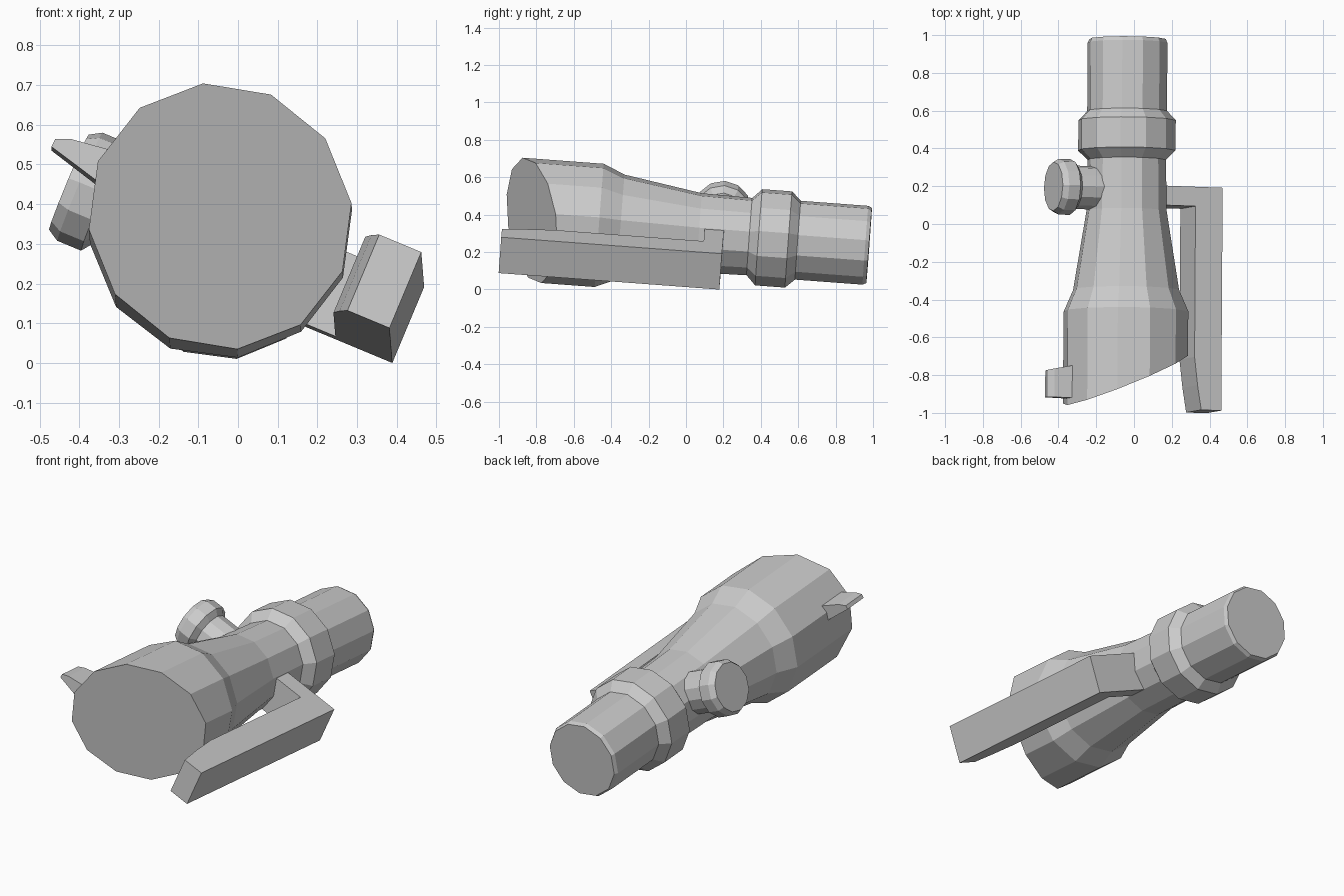
import bpy, bmesh
from math import sin, cos, radians
from mathutils import Vector, Matrix

if "Cube" in bpy.data.objects:
    bpy.data.objects.remove(bpy.data.objects["Cube"])

# Shared tilted frame: local y runs along the barrel axis
Y = Vector((0.006, 1, -0.0746)).normalized()
X = Y.cross(Vector((0, 0, 1))).normalized()
Z = X.cross(Y)
FRAME = Matrix((X, Y, Z)).transposed().to_4x4()
FRAME.translation = (-0.04, 0, 0.308)

OUT = Vector((0.923, 0, -0.385))   # sideways direction of bracket and port
UP = Vector((0.385, 0, 0.923))
FWD = Vector((0, 1, 0))


def make(name, rings):
    """Skin a list of equal-length vertex loops and cap both ends."""
    bm = bmesh.new()
    loops = [[bm.verts.new(p) for p in r] for r in rings]
    for a, b in zip(loops, loops[1:]):
        for i in range(len(a)):
            j = (i + 1) % len(a)
            bm.faces.new((a[i], a[j], b[j], b[i]))
    bm.faces.new(loops[0][::-1])
    bm.faces.new(loops[-1])
    bmesh.ops.recalc_face_normals(bm, faces=bm.faces)
    me = bpy.data.meshes.new(name)
    bm.to_mesh(me)
    bm.free()
    ob = bpy.data.objects.new(name, me)
    ob.matrix_world = FRAME
    bpy.context.collection.objects.link(ob)
    return ob


def ring(center, a, b, r, n=12, start=0.0):
    angles = [radians(start + 360 * k / n) for k in range(n)]
    return [center + a * (r * cos(t)) + b * (r * sin(t)) for t in angles]


# Main barrel: 12-sided lathe with an obliquely cut front end
profile = [(-0.82, 0.333), (-0.465, 0.333), (-0.35, 0.283), (0.07, 0.214),
           (0.34, 0.209), (0.39, 0.26), (0.55, 0.26), (0.60, 0.213),
           (0.962, 0.213), (0.982, 0.203)]
rings = [ring(FWD * s, Vector((1, 0, 0)), Vector((0, 0, 1)), r, start=7.4)
         for s, r in profile]
for p in rings[0]:
    p.y = -0.826 + 0.404 * p.x - 0.176 * p.z
make("barrel", rings)

# Side port with flanged cap
port = [(0.08, 0.115), (0.30, 0.115), (0.325, 0.148), (0.39, 0.148), (0.42, 0.13)]
make("side_port", [ring(FWD * 0.185 - OUT * t, FWD, UP, r) for t, r in port])

# Side bracket: L-shaped plan (inset from outer face, length) extruded upwards
plan = [(0, -0.98), (0.115, -0.98), (0.137, -0.85), (0.155, -0.70),
        (0.155, 0.10), (0.35, 0.10), (0.35, 0.203), (0, 0.203)]
corner = Vector((0.428, 0, -0.294))
base = [corner - OUT * u + FWD * s for u, s in plan]
make("side_bracket", [base, [p + UP * 0.208 for p in base]])

# Small tapered lug on the opposite side
lug = [(-0.425, 0.168), (-0.415, 0.187), (-0.375, 0.187),
       (-0.26, 0.155), (-0.28, 0.07), (-0.315, 0.085)]
front = [Vector((x, -0.935, z)) for x, z in lug]
back = [Vector((x, -0.76 + 0.2 * (x + 0.26), z)) for x, z in lug]
make("side_lug", [front, back])
